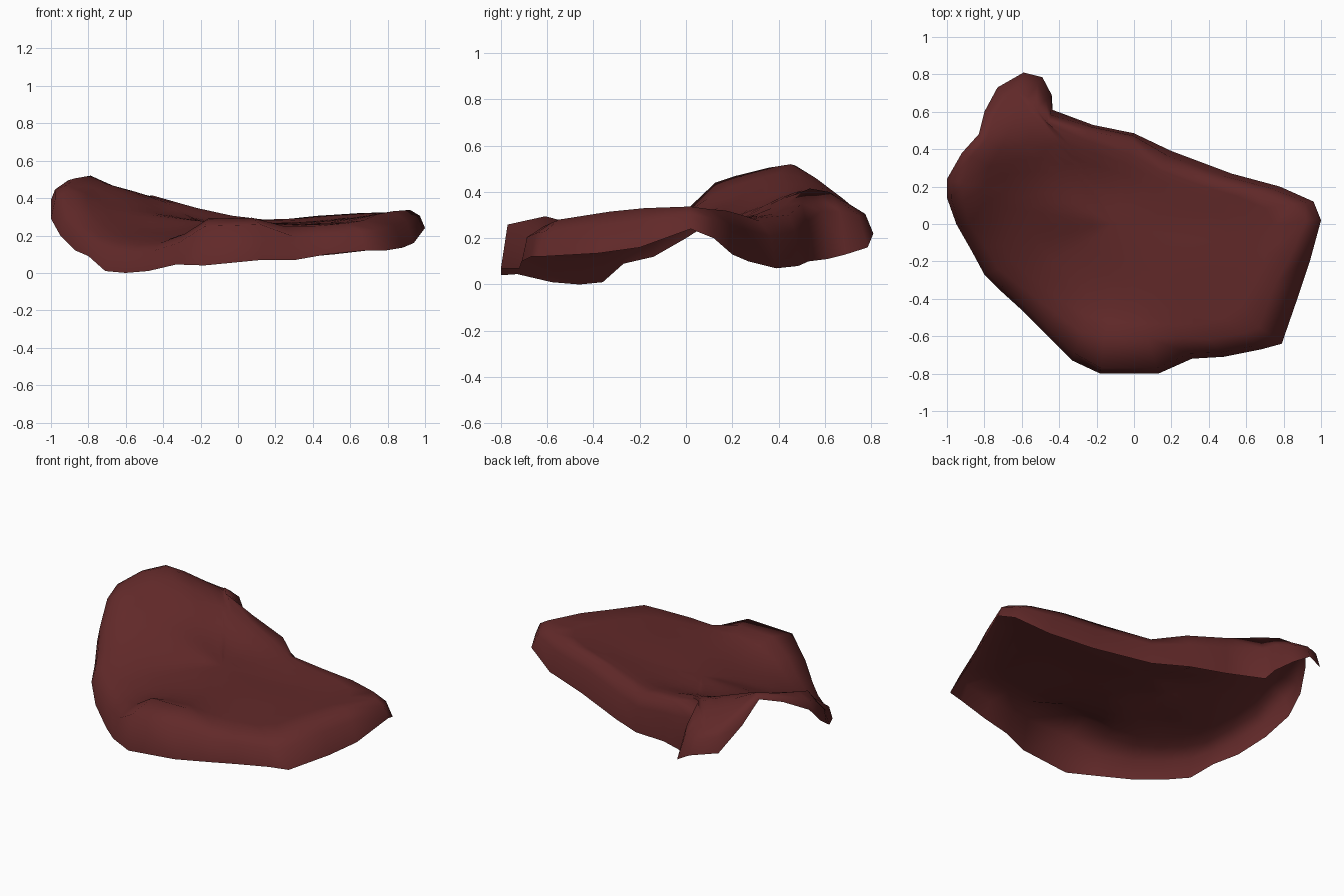
import bpy, bmesh
from mathutils import Vector

if "Cube" in bpy.data.objects:
    bpy.data.objects.remove(bpy.data.objects["Cube"])

# Lower rim of the shell: x, y, z, clockwise seen from above
RIM = [(-1, .24, .39), (-.92, .38, .47), (-.83, .48, .50), (-.8, .6, .38), (-.73, .73, .24),
       (-.59, .81, .22), (-.49, .785, .16), (-.44, .69, .13), (-.435, .61, .11), (-.22, .53, .10),
       (0, .485, .08), (.2, .39, .07), (.52, .27, .10), (.78, .2, .13), (.96, .12, .20),
       (1, .02, .24), (.94, -.2, .16), (.88, -.38, .135), (.79, -.64, .12), (.68, -.67, .12),
       (.48, -.71, .10), (.31, -.72, .07), (.13, -.8, .07), (-.18, -.8, .04), (-.33, -.73, .045),
       (-.48, -.58, .01), (-.6, -.46, 0), (-.71, -.36, .01), (-.8, -.27, .09), (-.87, -.14, .12),
       (-.95, 0, .20), (-1, .14, .29)]
# Crest above each rim point: inset towards the middle, height
CREST = [(.09, .47), (.05, .505), (.05, .52), (.06, .46), (.06, .35), (.08, .31), (.06, .31),
         (.05, .37), (.07, .435), (.03, .345), (.04, .30), (.09, .275), (.11, .305), (.13, .32),
         (.12, .325), (.08, .337), (.11, .33), (.14, .315), (.15, .28), (.13, .265), (.12, .25),
         (.13, .25), (.20, .295), (.20, .29), (.16, .21), (.12, .16), (.10, .15), (.09, .16),
         (.08, .19), (.08, .24), (.07, .32), (.09, .44)]
# The hanging lobe at the back has its crest placed directly
LOBE = {4: (-.69, .68, .37), 5: (-.625, .71, .345), 6: (-.565, .68, .36), 7: (-.525, .62, .40),
        8: (-.46, .535, .415), 9: (-.25, .50, .35)}
# Heights inside the dished top
INNER = [(0, 0, .265), (-.65, 0, .27), (-.68, .2, .35), (-.4, .25, .30), (-.45, -.2, .21),
         (-.15, .2, .265), (.3, 0, .26), (.6, -.1, .285), (.5, -.45, .255), (.1, -.4, .265),
         (-.2, -.42, .22), (-.64, .52, .53), (-.52, .5, .475), (.3, .2, .27), (-.5, .38, .38),
         (-.7, .43, .51), (-.05, -.56, .31), (-.35, -.5, .16)]
CENTRE = Vector((-.1, 0, 0))

rim = [Vector(p) for p in RIM]
crest, wall = [], []
for i, (p, (inset, h)) in enumerate(zip(rim, CREST)):
    d = CENTRE - p
    d.z = 0
    d.normalize()
    c = Vector(LOBE[i]) if i in LOBE else Vector((p.x + d.x * inset, p.y + d.y * inset, h))
    # the front skirt is steep, the back and right skirts slope evenly
    across, up = (.15, .84) if 21 < i < 24 else (.35, .68) if 3 < i < 19 else (.25, .7)
    w = p.lerp(c, across)
    w.z = p.z + (c.z - p.z) * up
    crest.append(c)
    wall.append(w)
samples = crest + [Vector(p) for p in INNER]


def height(x, y):
    total = weight = 0
    for s in samples:
        k = 1 / (((s.x - x) ** 2 + (s.y - y) ** 2) ** 1.7 + 1e-5)
        total += k * s.z
        weight += k
    return total / weight


# Curved shell: skirt rings, then rings shrinking over the top
bm = bmesh.new()
rings = [[bm.verts.new(p) for p in ring] for ring in (rim, wall, crest)]
inner = []
for t in (.88, .76, .63, .48, .32, .16):
    ring = []
    for c in crest:
        q = CENTRE + (c - CENTRE) * t
        q.z = height(q.x, q.y)
        ring.append(bm.verts.new(q))
    rings.append(ring)
    inner += ring
mid = bm.verts.new((CENTRE.x, CENTRE.y, height(CENTRE.x, CENTRE.y)))
n = len(rim)
for a, b in zip(rings, rings[1:]):
    for i in range(n):
        j = (i + 1) % n
        bm.faces.new((a[i], b[i], b[j], a[j]))
for i in range(n):
    bm.faces.new((rings[-1][i], mid, rings[-1][(i + 1) % n]))
for _ in range(3):
    bmesh.ops.smooth_vert(bm, verts=inner + [mid], factor=.5,
                          use_axis_x=True, use_axis_y=True, use_axis_z=True)

mesh = bpy.data.meshes.new("curved_shell")
bm.to_mesh(mesh)
bm.free()
shell = bpy.data.objects.new("curved_shell", mesh)
bpy.context.collection.objects.link(shell)

mat = bpy.data.materials.new("dark red brown")
mat.diffuse_color = (.12, .022, .022, 1)
mat.use_nodes = True
mat.node_tree.nodes["Principled BSDF"].inputs["Base Color"].default_value = mat.diffuse_color
mesh.materials.append(mat)
for f in mesh.polygons:
    f.use_smooth = True
